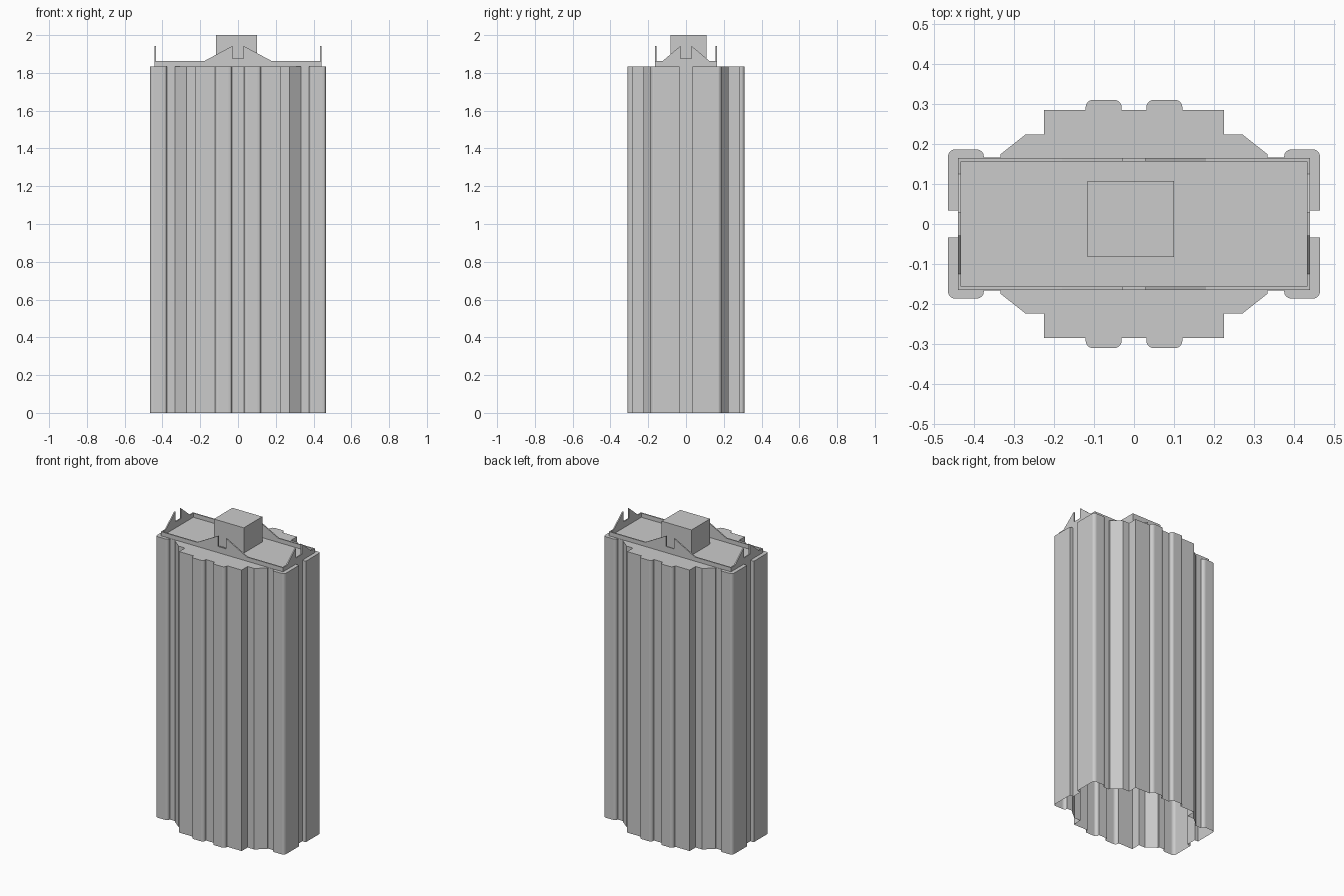
import bpy
import bmesh
from math import pi, sin, cos
from mathutils import Vector

cube = bpy.data.objects.get("Cube")
if cube:
    bpy.data.objects.remove(cube, do_unlink=True)

ROOF = 1.835
RIM = 1.862

grey = bpy.data.materials.new("light grey")
grey.use_nodes = True
grey.diffuse_color = (0.6, 0.6, 0.6, 1)
bsdf = next(n for n in grey.node_tree.nodes if n.type == "BSDF_PRINCIPLED")
bsdf.inputs["Base Color"].default_value = (0.6, 0.6, 0.6, 1)


def finish(name, bm):
    bmesh.ops.recalc_face_normals(bm, faces=bm.faces)
    mesh = bpy.data.meshes.new(name)
    bm.to_mesh(mesh)
    bm.free()
    mesh.materials.append(grey)
    obj = bpy.data.objects.new(name, mesh)
    bpy.context.collection.objects.link(obj)
    return obj


def prism(name, points, direction, open_start=False):
    """Extrude a closed outline of 3D points along a direction."""
    bm = bmesh.new()
    face = bm.faces.new([bm.verts.new(p) for p in points])
    result = bmesh.ops.extrude_face_region(bm, geom=[face], use_keep_orig=True)
    moved = [v for v in result["geom"] if isinstance(v, bmesh.types.BMVert)]
    bmesh.ops.translate(bm, verts=moved, vec=direction)
    if open_start:
        bmesh.ops.delete(bm, geom=[face], context="FACES_ONLY")
    return finish(name, bm)


def rounded(cx, cy, r, start, steps=4):
    """Quarter circle running clockwise from the start angle."""
    return [(cx + r * cos(start - i * pi / 2 / steps),
             cy + r * sin(start - i * pi / 2 / steps)) for i in range(steps + 1)]


# Tower plan: one quarter, clockwise from the back centre to the left side
R = 0.018
quarter = [(0.031, 0.285)]
quarter += rounded(0.031 + R, 0.311 - R, R, pi)
quarter += rounded(0.121 - R, 0.311 - R, R, pi / 2)
quarter += [(0.121, 0.285), (0.226, 0.285), (0.226, 0.224), (0.272, 0.224),
            (0.334, 0.175), (0.334, 0.167), (0.376, 0.167)]
quarter += rounded(0.376 + R, 0.187 - R, R, pi)
quarter += rounded(0.466 - R, 0.187 - R, R, pi / 2)
quarter += [(0.466, 0.034), (0.441, 0.034)]

half = quarter + [(x, -y) for x, y in reversed(quarter)]
plan = half + [(-x, y) for x, y in reversed(half)]
prism("tower_body", [(x, y, 0) for x, y in plan], Vector((0, 0, ROOF)), open_start=True)


# Roof parapets: low walls with a notched peak in the middle
def parapet_outline(length, slope_start):
    side = [(length, ROOF), (length, RIM), (slope_start, RIM),
            (0.029, 1.943), (0.029, 1.875)]
    return side + [(-u, z) for u, z in reversed(side)]


T = 0.008
PX, PY = 0.441, 0.165
for label, sign in (("front", -1), ("back", 1)):
    outline = parapet_outline(PX, 0.18)
    prism(label + "_parapet", [(u, sign * PY, z) for u, z in outline],
          Vector((0, -sign * T, 0)))
for label, sign in (("right", -1), ("left", 1)):
    outline = parapet_outline(PY - T, 0.125)
    prism(label + "_parapet", [(sign * PX, u, z) for u, z in outline],
          Vector((-sign * T, 0, 0)))

# Rooftop plant room, slightly off centre
room = [(-0.116, -0.083), (0.1, -0.083), (0.1, 0.108), (-0.116, 0.108)]
prism("rooftop_room", [(x, y, ROOF) for x, y in room], Vector((0, 0, 2 - ROOF)),
      open_start=True)
